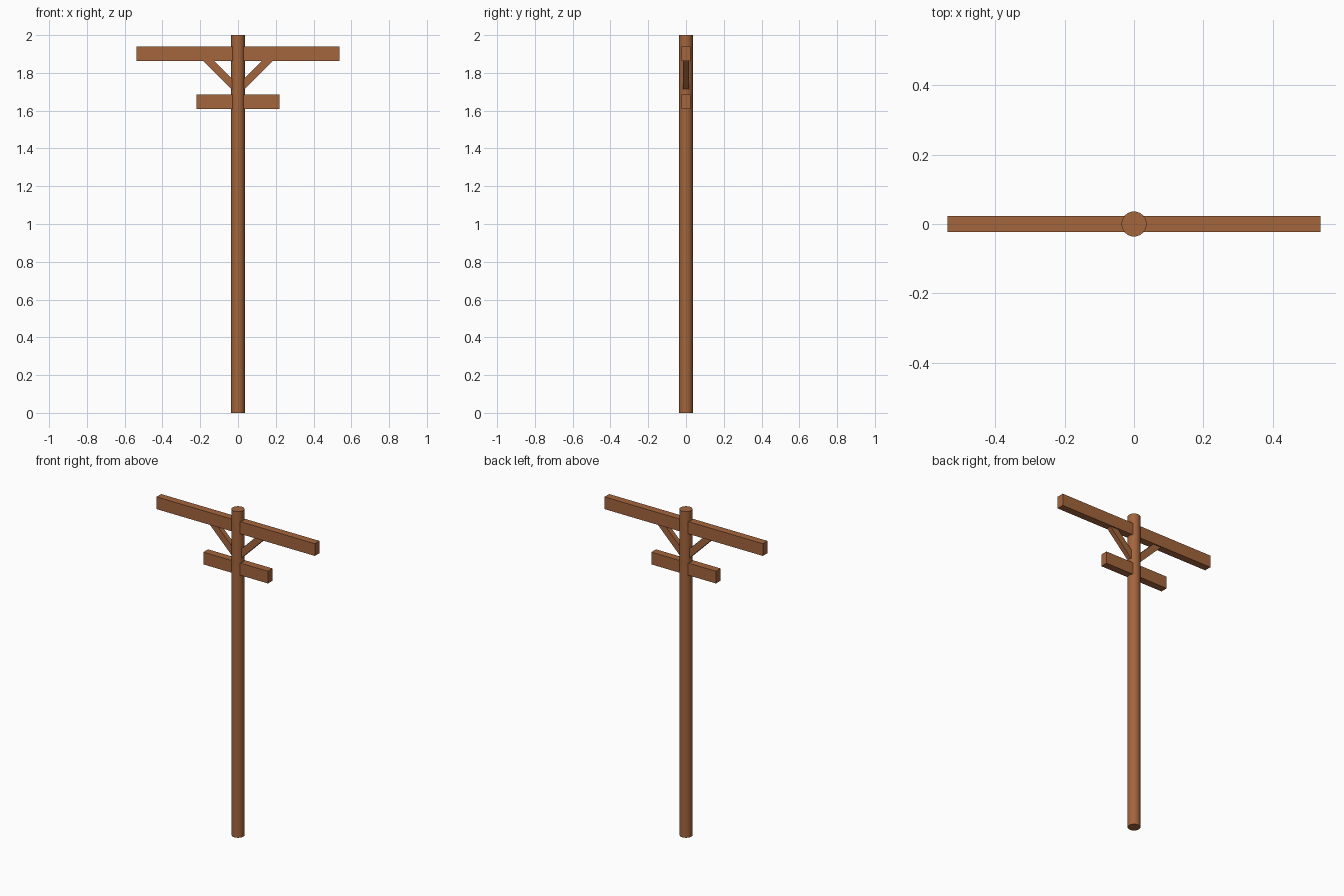
import bpy, bmesh

if "Cube" in bpy.data.objects:
    bpy.data.objects.remove(bpy.data.objects["Cube"])

wood = bpy.data.materials.new("brown wood")
wood.diffuse_color = (0.37, 0.13, 0.047, 1)
wood.use_nodes = True
wood.node_tree.nodes["Principled BSDF"].inputs["Base Color"].default_value = wood.diffuse_color


def extrude_profile(name, profile, half_depth):
    """Extrude an x-z profile symmetrically along y."""
    bm = bmesh.new()
    face = bm.faces.new([bm.verts.new((x, -half_depth, z)) for x, z in profile])
    side = bmesh.ops.extrude_face_region(bm, geom=[face])["geom"]
    bmesh.ops.translate(bm, vec=(0, 2 * half_depth, 0),
                        verts=[g for g in side if isinstance(g, bmesh.types.BMVert)])
    bmesh.ops.recalc_face_normals(bm, faces=bm.faces)
    mesh = bpy.data.meshes.new(name)
    bm.to_mesh(mesh)
    bm.free()
    obj = bpy.data.objects.new(name, mesh)
    bpy.context.collection.objects.link(obj)
    mesh.materials.append(wood)
    return obj


# Round upright pole
bpy.ops.mesh.primitive_cylinder_add(vertices=32, radius=0.036, depth=2, location=(0, 0, 1))
pole = bpy.context.object
pole.name = "pole"
pole.data.materials.append(wood)
bpy.ops.object.shade_smooth_by_angle()

# Long upper and short lower crossarms
for name, w, z0, z1 in (("upper_crossarm", 0.537, 1.864, 1.939),
                        ("lower_crossarm", 0.219, 1.61, 1.685)):
    extrude_profile(name, [(-w, z0), (w, z0), (w, z1), (-w, z1)], 0.0225)

# Diagonal braces, ends buried in the pole and upper crossarm
for name, s in (("left_brace", -1), ("right_brace", 1)):
    profile = [(0.015, 1.695), (0.189, 1.869), (0.132, 1.869), (0.015, 1.752)]
    extrude_profile(name, [(s * x, z) for x, z in profile], 0.015)
